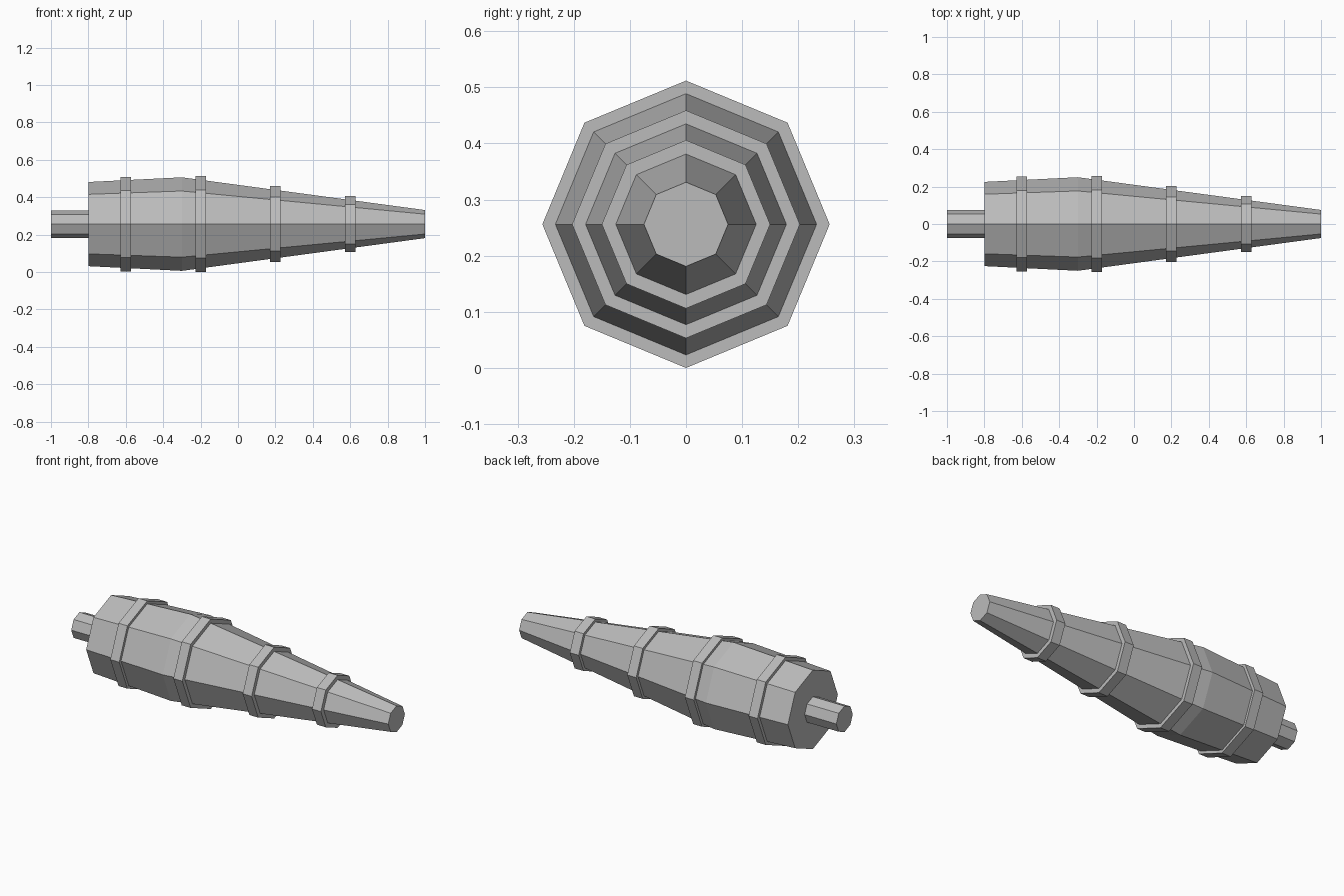
import bpy
import bmesh
import math

cube = bpy.data.objects.get("Cube")
if cube:
    bpy.data.objects.remove(cube)

SIDES = 8
AXIS_Z = 0.256

grey = bpy.data.materials.new("plain_grey")
grey.use_nodes = True
colour = (0.5, 0.5, 0.5, 1)
grey.diffuse_color = colour
grey.node_tree.nodes["Principled BSDF"].inputs["Base Color"].default_value = colour


def turned_part(name, profile):
    """Octagonal solid along x from (x, radius) stations, closed at both ends."""
    bm = bmesh.new()
    loops = []
    for x, r in profile:
        angles = [math.tau * i / SIDES for i in range(SIDES)]
        loops.append([bm.verts.new((x, r * math.cos(a), r * math.sin(a))) for a in angles])
    for a, b in zip(loops, loops[1:]):
        for i in range(SIDES):
            j = (i + 1) % SIDES
            bm.faces.new((a[i], a[j], b[j], b[i]))
    bm.faces.new(loops[0])
    bm.faces.new(loops[-1])
    bmesh.ops.recalc_face_normals(bm, faces=bm.faces)
    mesh = bpy.data.meshes.new(name)
    bm.to_mesh(mesh)
    bm.free()
    mesh.materials.append(grey)
    obj = bpy.data.objects.new(name, mesh)
    obj.location.z = AXIS_Z
    bpy.context.collection.objects.link(obj)
    return obj


# Tapered body and rear shaft
turned_part("tapered_body", [(-0.8, 0.225), (-0.3, 0.25), (1.0, 0.075)])
turned_part("rear_shaft", [(-1.0, 0.074), (-0.78, 0.074)])

# Raised bands around the body
bands = {"rear": (-0.6, 0.253), "middle": (-0.2, 0.256),
         "front": (0.2, 0.203), "tip": (0.6, 0.15)}
for place, (x, r) in bands.items():
    turned_part(place + "_band", [(x - 0.028, r), (x + 0.028, r)])
